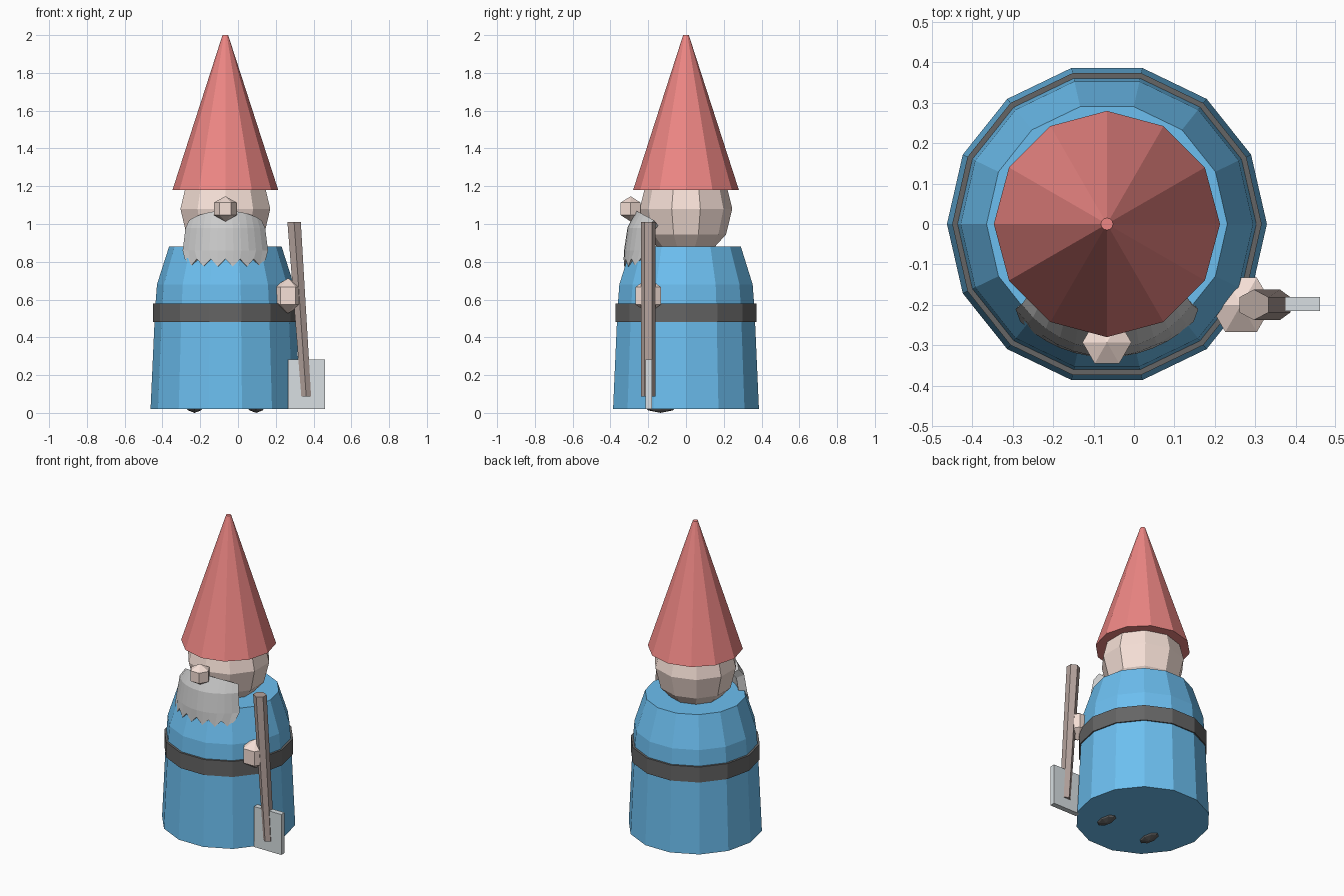
import bpy, bmesh, math
from mathutils import Vector

if "Cube" in bpy.data.objects:
    bpy.data.objects.remove(bpy.data.objects["Cube"])

CX = -0.067  # the figure's axis; the spade widens the right side


def material(name, rgb):
    m = bpy.data.materials.new(name)
    m.diffuse_color = (*rgb, 1)
    m.use_nodes = True
    m.node_tree.nodes["Principled BSDF"].inputs["Base Color"].default_value = m.diffuse_color
    return m


blue = material("blue", (0.15, 0.52, 0.87))
red = material("red", (0.85, 0.24, 0.23))
skin = material("skin", (0.93, 0.75, 0.68))
black = material("black", (0.13, 0.13, 0.13))
wood = material("wood", (0.45, 0.36, 0.33))
steel = material("steel", (0.69, 0.74, 0.76))
grey = material("grey", (0.74, 0.74, 0.74))


def finish(name, bm, mat):
    bmesh.ops.recalc_face_normals(bm, faces=bm.faces)
    me = bpy.data.meshes.new(name)
    bm.to_mesh(me)
    bm.free()
    me.materials.append(mat)
    ob = bpy.data.objects.new(name, me)
    bpy.context.collection.objects.link(ob)
    return ob


def lathe(name, profile, n, mat, start=0.0):
    """Closed n-sided turning from (radius, z) points around the figure's axis."""
    bm = bmesh.new()
    rings = []
    for r, z in profile:
        angs = [start + 2 * math.pi * i / n for i in range(n)]
        rings.append([bm.verts.new((CX + r * math.cos(a), r * math.sin(a), z)) for a in angs])
    for lo, hi in zip(rings, rings[1:]):
        for i in range(n):
            j = (i + 1) % n
            bm.faces.new((lo[i], lo[j], hi[j], hi[i]))
    bm.faces.new(rings[0])
    bm.faces.new(rings[-1])
    return finish(name, bm, mat)


def ball(name, loc, size, segs, rings, mat, turn=0.0):
    bm = bmesh.new()
    bmesh.ops.create_uvsphere(bm, u_segments=segs, v_segments=rings, radius=1)
    c, s = math.cos(turn), math.sin(turn)
    for v in bm.verts:
        x, y, z = v.co
        v.co = Vector(((x * c - y * s) * size[0], (x * s + y * c) * size[1], z * size[2])) + Vector(loc)
    return finish(name, bm, mat)


# coat, belt and hat
lathe("coat", [(0.396, 0.02), (0.372, 0.55), (0.362, 0.68), (0.298, 0.88)], 14, blue)
lathe("belt", [(0.383, 0.48), (0.383, 0.58)], 14, black)
lathe("hat", [(0.28, 1.18), (0.015, 2.0)], 12, red, math.pi / 2)

# head, nose and hand
ball("head", (CX, 0, 1.08), (0.25, 0.245, 0.27), 10, 6, skin)
ball("nose", (CX, -0.293, 1.08), (0.07, 0.07, 0.067), 6, 3, skin, math.pi / 6)
ball("hand", (0.265, -0.2, 0.62), (0.09, 0.09, 0.093), 6, 3, skin, math.pi / 6)

# boots, barely showing under the coat
for side, label in ((-1, "left"), (1, "right")):
    ball(label + "_boot", (CX + side * 0.163, -0.135, 0.1), (0.07, 0.13, 0.1), 8, 6, black)

# beard: curved shell with a toothed lower edge
COLS = 12
rows = [(0.25, 0.265, 1.07, 50), (0.275, 0.31, 0.98, 50), (0.295, 0.328, 0.86, 50)]
bm = bmesh.new()
grid = []
for k, (a, b, z, span) in enumerate(rows + [(0.315, 0.33, 0.80, 43)]):
    line = []
    for i in range(COLS + 1):
        s = 2 * i / COLS - 1
        t = math.radians(span) * s
        dz = -0.05 * s * s if k == 0 else 0
        if k == 3:
            dz = -0.025 if i % 2 else 0.015
        line.append(bm.verts.new((CX + a * math.sin(t), -b * math.cos(t), z + dz)))
    grid.append(line)
for up, dn in zip(grid, grid[1:]):
    for i in range(COLS):
        bm.faces.new((up[i], dn[i], dn[i + 1], up[i + 1]))
beard = finish("beard", bm, grey)
mod = beard.modifiers.new("thickness", "SOLIDIFY")
mod.thickness = 0.05
mod.offset = -1 if beard.data.polygons[COLS // 2].normal.y < 0 else 1

# spade: leaning hexagonal handle and flat blade
bm = bmesh.new()
bmesh.ops.create_cone(bm, cap_ends=True, segments=6, radius1=1, radius2=1, depth=1)
vertex_in_y = any(abs(v.co.x) < 1e-4 for v in bm.verts)
for v in bm.verts:
    x, y = (v.co.x, v.co.y) if vertex_in_y else (v.co.y, v.co.x)
    top = v.co.z > 0
    cx, z, w = (0.297, 1.01, 0.041) if top else (0.361, 0.088, 0.03)
    v.co = (cx + x * w, -0.2 + y * 0.038, z)
finish("spade_handle", bm, wood)

bm = bmesh.new()
bmesh.ops.create_cube(bm, size=1)
for v in bm.verts:
    v.co = Vector((v.co.x * 0.196, v.co.y * 0.034, v.co.z * 0.262)) + Vector((0.363, -0.198, 0.151))
finish("spade_blade", bm, steel)
